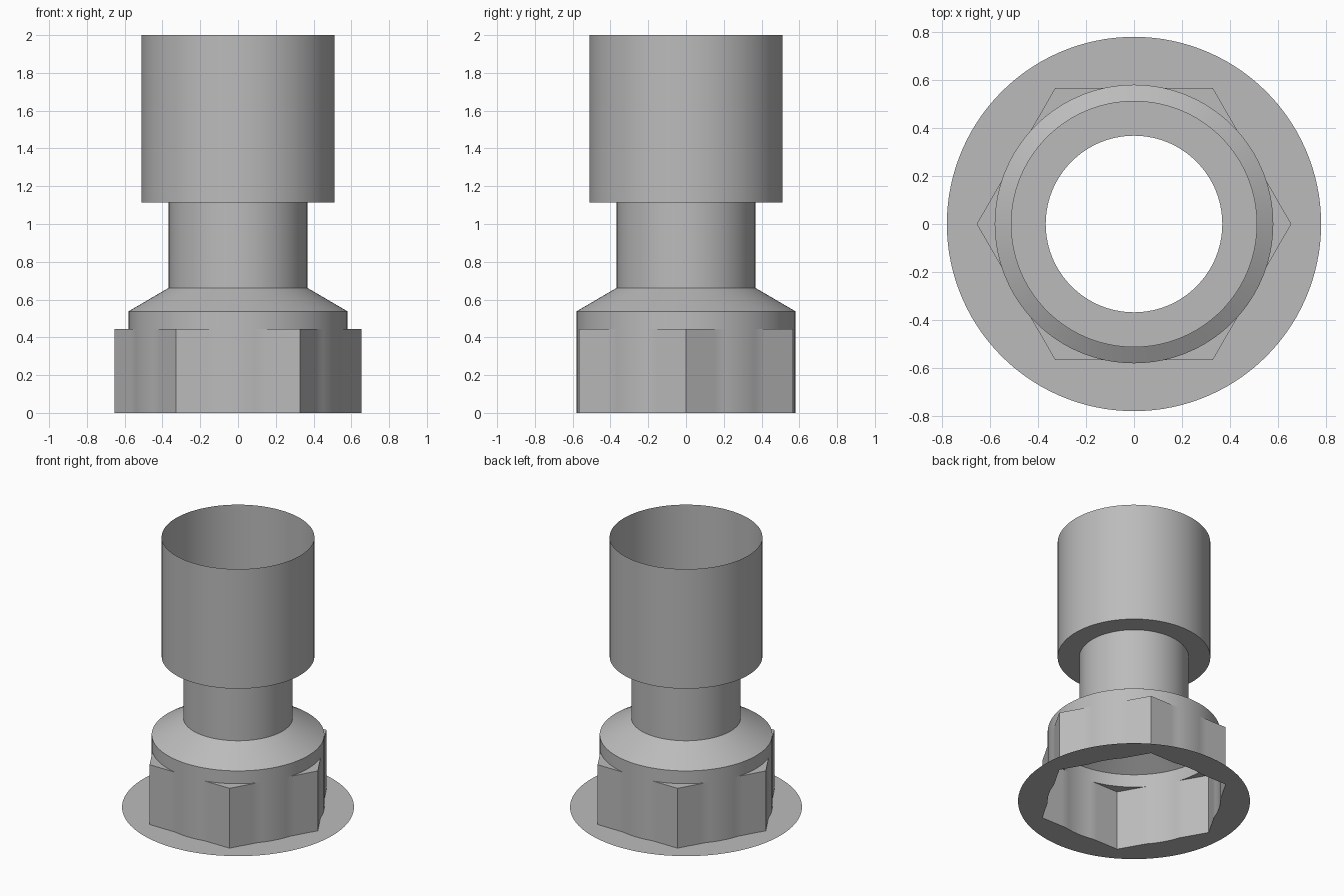
import bpy
import bmesh
from math import cos, sin, pi, radians

cube = bpy.data.objects.get("Cube")
if cube:
    bpy.data.objects.remove(cube, do_unlink=True)

SEGMENTS = 120
BODY_R = 0.579                          # round body above the hexagon
APOTHEM = BODY_R * cos(radians(12))     # flats sit slightly inside the round body

metal = bpy.data.materials.new("plain_grey")
metal.use_nodes = True
grey = (0.5, 0.5, 0.5, 1)
metal.diffuse_color = grey
metal.node_tree.nodes["Principled BSDF"].inputs["Base Color"].default_value = grey


def nut_radius(angle):
    """Outline of a hexagon joined with the round body."""
    from_flat = (angle % (pi / 3)) - pi / 6
    return max(BODY_R, APOTHEM / cos(from_flat))


def revolve(name, profile):
    """Sweep (radius, height) pairs round z; a radius may depend on the angle."""
    bm = bmesh.new()
    rings = []
    for radius, z in profile:
        ring = []
        for i in range(SEGMENTS):
            a = 2 * pi * i / SEGMENTS
            r = radius(a) if callable(radius) else radius
            ring.append(bm.verts.new((r * cos(a), r * sin(a), z)))
        rings.append(ring)
    for low, high in zip(rings, rings[1:]):
        for i in range(SEGMENTS):
            j = (i + 1) % SEGMENTS
            bm.faces.new((low[i], low[j], high[j], high[i]))
    # Collapse the shoulder where hexagon and round body coincide
    bmesh.ops.remove_doubles(bm, verts=bm.verts, dist=0.0001)
    mesh = bpy.data.meshes.new(name)
    bm.to_mesh(mesh)
    bm.free()
    mesh.materials.append(metal)
    obj = bpy.data.objects.new(name, mesh)
    bpy.context.collection.objects.link(obj)
    bpy.ops.object.select_all(action="DESELECT")
    obj.select_set(True)
    bpy.context.view_layer.objects.active = obj
    bpy.ops.object.shade_smooth_by_angle(angle=radians(25))
    return obj


# Thin flat flange with a hexagonal opening
revolve("base_flange", [(0.778, 0), (nut_radius, 0)])
# Hexagonal nut with corner shoulders
revolve("hex_nut", [(nut_radius, 0), (nut_radius, 0.443), (BODY_R, 0.443)])
# Round collar tapering to the neck
revolve("tapered_collar", [(BODY_R, 0.443), (BODY_R, 0.538), (0.367, 0.662)])
# Open tube neck
revolve("neck", [(0.367, 0.662), (0.367, 1.115)])
# Wide open socket with a stepped floor
revolve("upper_socket", [(0.367, 1.115), (0.512, 1.115), (0.512, 2)])
